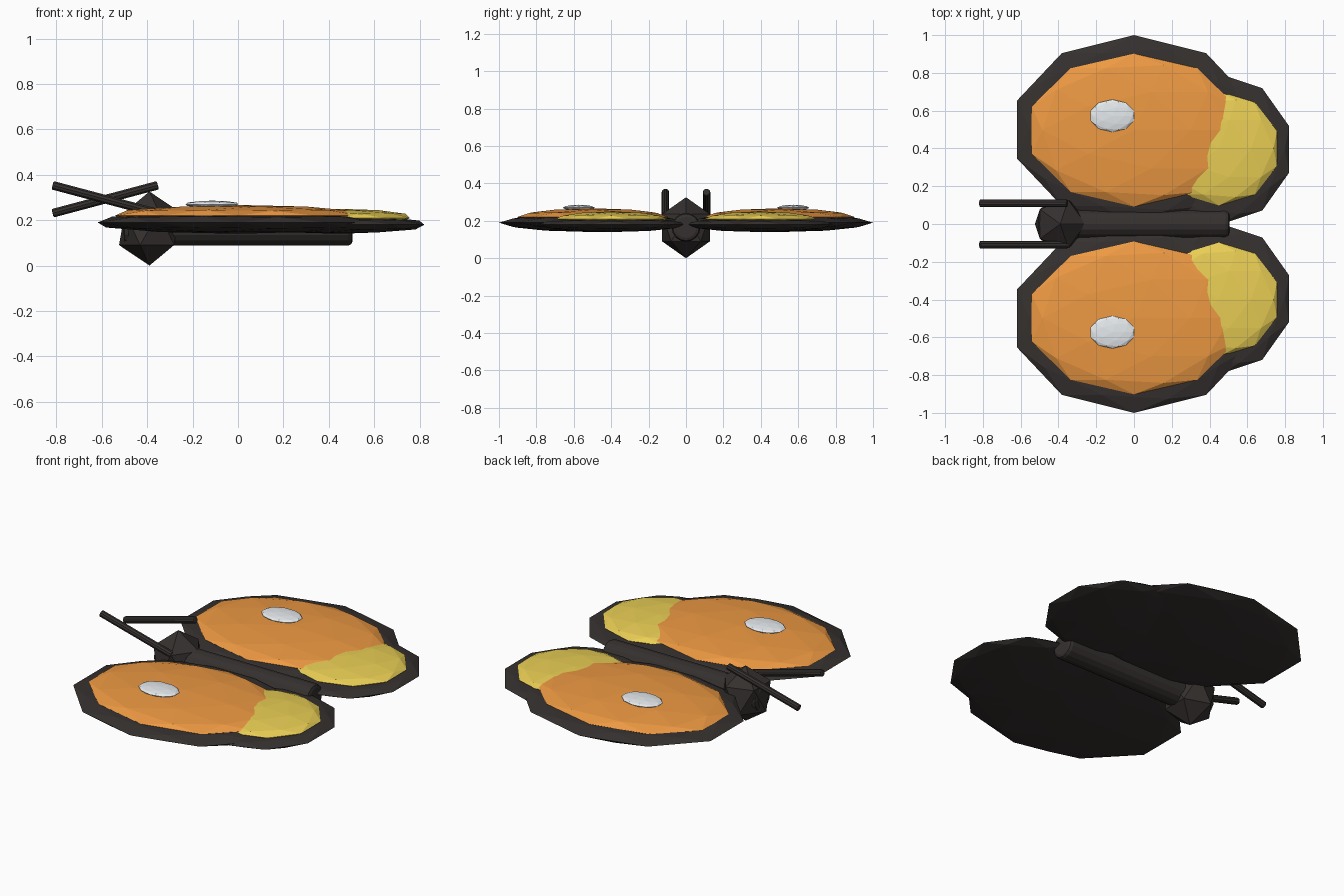
import bpy, math

if "Cube" in bpy.data.objects:
    bpy.data.objects.remove(bpy.data.objects["Cube"])

def material(name, rgb):
    m = bpy.data.materials.new(name)
    m.diffuse_color = (*rgb, 1)
    m.use_nodes = True
    m.node_tree.nodes["Principled BSDF"].inputs["Base Color"].default_value = m.diffuse_color
    return m

dark = material("charcoal", (0.035, 0.03, 0.028))
orange = material("orange", (0.85, 0.32, 0.055))
yellow = material("yellow", (0.82, 0.62, 0.09))
white = material("pale_grey", (0.78, 0.82, 0.85))

def finish(name, mat):
    ob = bpy.context.object
    ob.name = name
    ob.data.materials.append(mat)
    return ob

def ball(name, loc, radii, mat, subdivisions=2):
    """Faceted icosphere squashed to the given radii."""
    bpy.ops.mesh.primitive_ico_sphere_add(subdivisions=subdivisions, radius=1, location=loc)
    ob = finish(name, mat)
    ob.scale = radii
    return ob

def rod(name, loc, radius, length, tilt, mat, sides, bevel):
    """Bevelled cylinder lying along x, tilted about y."""
    bpy.ops.mesh.primitive_cylinder_add(vertices=sides, radius=radius, depth=length,
                                        location=loc, rotation=(0, math.pi / 2 + tilt, 0))
    ob = finish(name, mat)
    mod = ob.modifiers.new("rounded_ends", 'BEVEL')
    mod.width = bevel
    mod.segments = 2
    mod.limit_method = 'ANGLE'
    mod.angle_limit = math.radians(50)
    return ob

# Body and head
rod("body", (0, 0, 0.165), 0.077, 1.01, 0, dark, 16, 0.02)
ball("head", (-0.39, 0, 0.163), (0.15, 0.15, 0.163), dark, 1)

# Wings, their coloured panels, spots and antennae on each side
for side, s in (("left", 1), ("right", -1)):
    ball(f"forewing_{side}", (0, 0.5 * s, 0.19), (0.65, 0.5, 0.05), dark)
    ball(f"hindwing_{side}", (0.45, 0.395 * s, 0.18), (0.39, 0.4, 0.04), dark)
    ball(f"forewing_panel_{side}", (0, 0.497 * s, 0.22), (0.57, 0.405, 0.047), orange)
    ball(f"hindwing_panel_{side}", (0.45, 0.4 * s, 0.21), (0.323, 0.302, 0.04), yellow)
    ball(f"wing_spot_{side}", (-0.115, 0.573 * s, 0.27), (0.122, 0.086, 0.016), white)
    rod(f"antenna_{side}", (-0.585, 0.11 * s, 0.292), 0.02, 0.48, -0.26 * s, dark, 10, 0.006)
